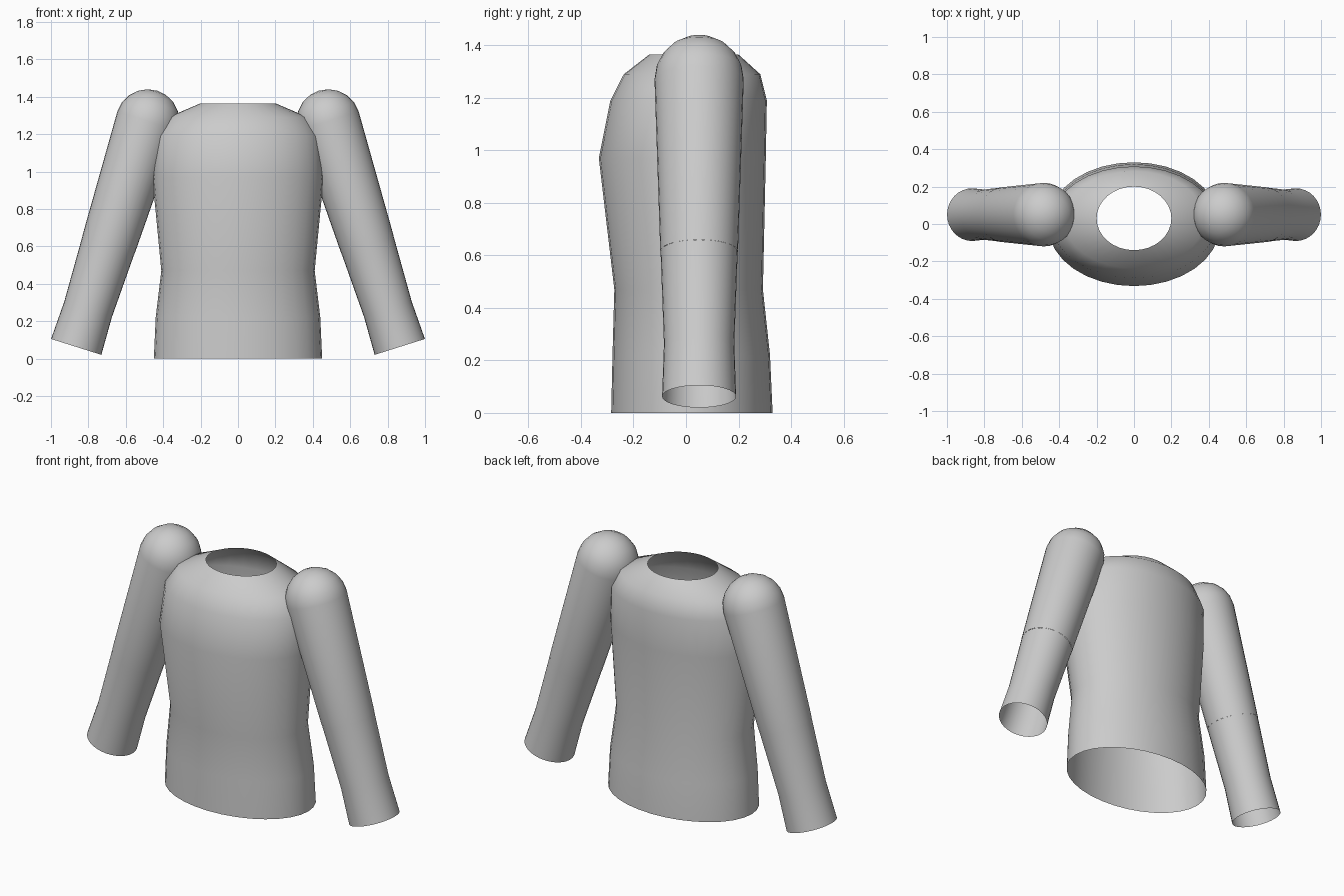
import bpy, bmesh, math
from mathutils import Vector

if "Cube" in bpy.data.objects:
    bpy.data.objects.remove(bpy.data.objects["Cube"])

SIDES = 32
fabric = bpy.data.materials.new("light grey fabric")
fabric.diffuse_color = (0.6, 0.6, 0.6, 1)
fabric.use_nodes = True
fabric.node_tree.nodes["Principled BSDF"].inputs["Base Color"].default_value = fabric.diffuse_color


def loft(name, rings, tip=None, mirror=False):
    """Skin a stack of (centre, half-axis u, half-axis v) ellipses."""
    bm = bmesh.new()
    loops = []
    for c, u, v in rings:
        angles = [2 * math.pi * i / SIDES for i in range(SIDES)]
        loops.append([bm.verts.new(c + u * math.cos(t) + v * math.sin(t)) for t in angles])
    for low, high in zip(loops, loops[1:]):
        for i in range(SIDES):
            j = (i + 1) % SIDES
            bm.faces.new((low[i], low[j], high[j], high[i]))
    if tip is not None:
        t = bm.verts.new(tip)
        for i in range(SIDES):
            bm.faces.new((loops[-1][i], loops[-1][(i + 1) % SIDES], t))
    for f in bm.faces:
        f.smooth = True
    mesh = bpy.data.meshes.new(name)
    bm.to_mesh(mesh)
    bm.free()
    mesh.materials.append(fabric)
    obj = bpy.data.objects.new(name, mesh)
    bpy.context.collection.objects.link(obj)
    if mirror:
        mod = obj.modifiers.new("other side", 'MIRROR')
        mod.use_mirror_merge = False
    return obj


# Torso, open at hem and neck: height, half width, front y, back y
profile = [(0, 0.45, -0.285, 0.33), (0.22, 0.44, -0.28, 0.32),
           (0.47, 0.41, -0.273, 0.293), (0.97, 0.458, -0.332, 0.304),
           (1.19, 0.442, -0.288, 0.308), (1.29, 0.375, -0.237, 0.283),
           (1.365, 0.2, -0.14, 0.2)]
loft("shirt_body", [(Vector((0, (f + b) / 2, z)), Vector((w, 0, 0)),
                     Vector((0, (b - f) / 2, 0))) for z, w, f, b in profile])

# Sleeves run along a slanted axis from cuff to shoulder
cuff = Vector((0.865, 0.05, 0.0625))
shoulder = Vector((0.483, 0.05, 1.27))
axis = (shoulder - cuff).normalized()
side = Vector((axis.z, 0, -axis.x))
back = Vector((0, 1, 0))
length = (shoulder - cuff).length


def ring(d, r):
    return cuff + axis * d, side * r, back * r


# Lower sleeve, open at the cuff
loft("lower_sleeves", [ring(0, 0.141), ring(0.21, 0.134), ring(0.58, 0.147)], mirror=True)

# Upper sleeve with rounded shoulder cap
R = 0.17
cap = [ring(length + R * math.sin(a), R * math.cos(a))
       for a in (math.radians(18 * k) for k in range(5))]
loft("upper_sleeves", [ring(0.58, 0.148)] + cap,
     tip=cuff + axis * (length + R), mirror=True)
